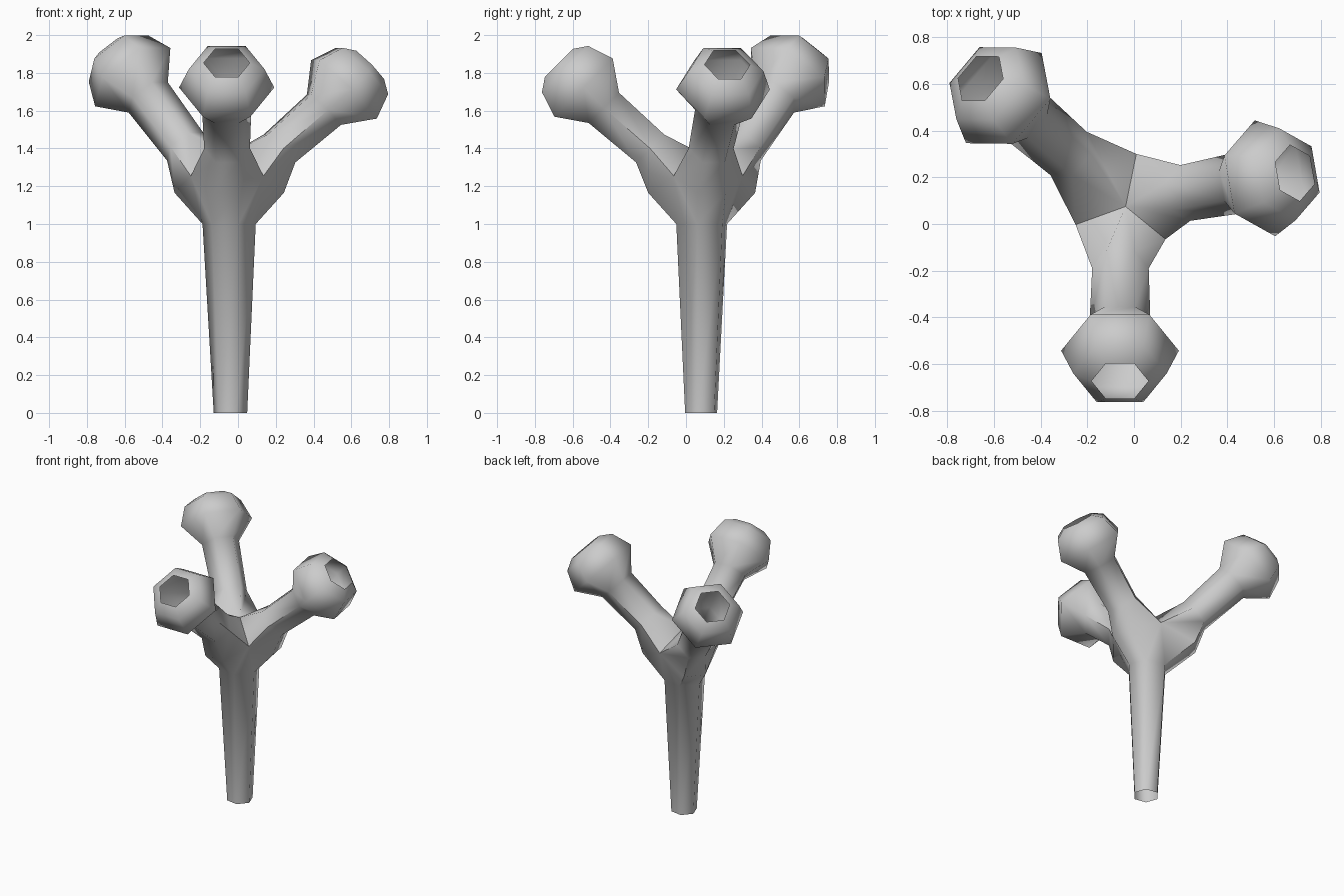
import bpy, bmesh
from math import radians, sin, cos
from mathutils import Vector

if "Cube" in bpy.data.objects:
    bpy.data.objects.remove(bpy.data.objects["Cube"])

bm = bmesh.new()


def polar(az):
    return Vector((cos(radians(az)), sin(radians(az)), 0))


def hexagon(center, side, up, r):
    return [bm.verts.new(Vector(center) + r * (side * cos(radians(60 * k)) + up * sin(radians(60 * k))))
            for k in range(6)]


def bridge(a, b):
    for k in range(6):
        j = (k + 1) % 6
        face = []
        for v in (a[k], a[j], b[j], b[k]):
            if v not in face:
                face.append(v)
        bm.faces.new(face)


# tapered hexagonal trunk, open at the foot
foot = hexagon((-0.04, 0.08, 0), polar(-10), polar(80), 0.09)
top = hexagon((-0.047, 0.083, 1.0), polar(-10), polar(80), 0.143)
bridge(foot, top)

# fork: raised centre and the three low points between neighbouring arms
hub = Vector((-0.036, 0.075, 1.375))
apex = bm.verts.new(hub)
crotch = [bm.verts.new(p) for p in ((0.01, 0.30, 1.255), (-0.25, -0.003, 1.255), (0.135, -0.065, 1.255))]

# arms: azimuth, middle of the arm, start of the bulb
arms = [(10, (0.22, 0.133, 1.40), (0.455, 0.177, 1.605)),
        (140, (-0.28, 0.302, 1.41), (-0.475, 0.47, 1.67)),
        (270, (-0.058, -0.19, 1.40), (-0.06, -0.435, 1.615))]
# bulb profile: distance along the axis, radius (open mouth at the end)
bulb = [(0, 0.131), (0.152, 0.252), (0.29, 0.20), (0.336, 0.122)]
under = []
for i, (az, mid, neck) in enumerate(arms):
    out, side = polar(az), polar(az + 90)
    axis = (out + Vector((0, 0, 1))).normalized()
    up = axis.cross(side) * -1
    if up.z < 0:
        up = -up
    low = Vector((mid[0], mid[1], 1.165)) + out * 0.01
    b = [bm.verts.new(low + side * s) for s in (-0.075, 0.075)]
    under.append(b)
    prev = [crotch[i], apex, apex, crotch[i - 1], b[0], b[1]]
    rings = [hexagon(mid, side, up, 0.121)]
    rings += [hexagon(Vector(neck) + axis * d, side, up, r) for d, r in bulb]
    for ring in rings:
        bridge(prev, ring)
        prev = ring

# skin between trunk and arms
for i in range(3):
    b, nxt = under[i], under[(i + 1) % 3]
    t0, t1, t2 = top[2 * i], top[2 * i + 1], top[(2 * i + 2) % 6]
    bm.faces.new((t0, t1, b[1], b[0]))
    bm.faces.new((t1, t2, crotch[i]))
    bm.faces.new((t1, crotch[i], b[1]))
    bm.faces.new((t2, nxt[0], crotch[i]))

bmesh.ops.recalc_face_normals(bm, faces=bm.faces)
mesh = bpy.data.meshes.new("branching_tube")
bm.to_mesh(mesh)
bm.free()
obj = bpy.data.objects.new("branching_tube", mesh)
bpy.context.collection.objects.link(obj)
bpy.context.view_layer.objects.active = obj
obj.select_set(True)
bpy.ops.object.shade_smooth_by_angle(angle=radians(60))
